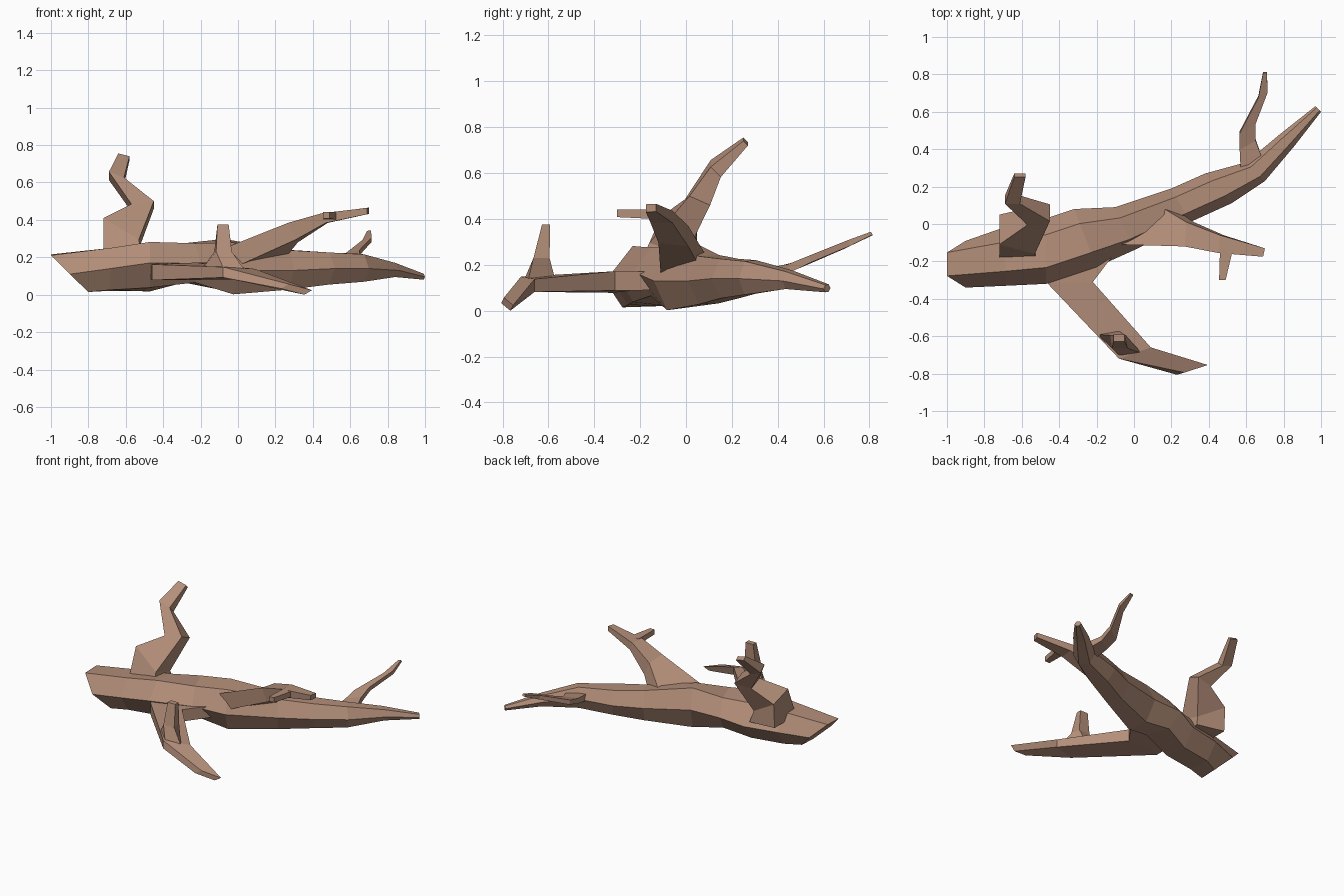
import bpy, bmesh, math
from mathutils import Vector

bark = bpy.data.materials.new("bark")
bark.diffuse_color = (0.45, 0.27, 0.19, 1)


def limb(name, rings, sides=4):
    """Loft rings given as (left point, right point, half-thickness vector)."""
    bm = bmesh.new()
    loops = []
    for a, b, v in rings:
        a, b, v = Vector(a), Vector(b), Vector(v)
        c, u = (a + b) / 2, (b - a) / 2
        if sides == 4:
            offs = [(1, 1), (-1, 1), (-1, -1), (1, -1)]
        else:
            offs = [(math.cos(k * math.tau / sides), math.sin(k * math.tau / sides) / 0.866)
                    for k in range(sides)]
        loops.append([bm.verts.new(c + u * p + v * q) for p, q in offs])
    for r, s in zip(loops, loops[1:]):
        for i in range(sides):
            j = (i + 1) % sides
            bm.faces.new((r[i], r[j], s[j], s[i]))
    bm.faces.new(loops[0])
    bm.faces.new(loops[-1])
    bmesh.ops.recalc_face_normals(bm, faces=bm.faces)
    me = bpy.data.meshes.new(name)
    bm.to_mesh(me)
    bm.free()
    me.materials.append(bark)
    ob = bpy.data.objects.new(name, me)
    bpy.context.collection.objects.link(ob)
    return ob


# Fallen trunk: six-sided, slanted cut at the left, tapering to the right
limb("trunk", [
    ((-.90, -.34, .11), (-.90, -.09, .12), (-.10, 0, .098)),
    ((-.68, -.33, .14), (-.70, -.02, .13), (0, 0, .112)),
    ((-.47, -.32, .17), (-.47, .03, .13), (0, 0, .122)),
    ((-.20, -.23, .17), (-.32, .08, .17), (0, 0, .105)),
    ((.00, -.14, .13), (-.10, .09, .17), (0, 0, .138)),
    ((.30, .01, .13), (.20, .19, .14), (0, 0, .105)),
    ((.52, .11, .14), (.38, .27, .14), (0, 0, .086)),
    ((.70, .23, .14), (.60, .33, .15), (0, 0, .073)),
    ((.86, .42, .13), (.78, .48, .14), (0, 0, .038)),
    ((1.0, .60, .095), (.97, .63, .10), (0, 0, .016)),
], 6)

# Zigzag branch standing up near the cut end
limb("upright_branch", [
    ((-.72, -.08, .19), (-.51, -.10, .17), (0, .12, 0)),
    ((-.72, -.03, .385), (-.53, -.08, .27), (0, .08, -.025)),
    ((-.57, .04, .465), (-.45, .06, .48), (0, .045, -.02)),
    ((-.69, .13, .635), (-.61, .13, .605), (0, .022, -.022)),
    ((-.64, .26, .745), (-.58, .26, .73), (0, .01, -.01)),
])

# Rising branch in the middle, with a short side twig
limb("rising_branch", [
    ((-.04, -.11, .20), (.16, .10, .17), (-.03, 0, .05)),
    ((.29, -.12, .34), (.30, .01, .325), (-.02, 0, .045)),
    ((.46, -.155, .41), (.47, -.06, .41), (-.01, 0, .026)),
    ((.69, -.175, .447), (.70, -.13, .449), (0, 0, .017)),
])
limb("rising_branch_twig", [
    ((.46, -.13, .42), (.53, -.13, .42), (0, 0, .02)),
    ((.455, -.30, .425), (.49, -.30, .425), (0, 0, .017)),
])

# Low branch reaching forward to the ground, with an upright stub
limb("front_branch", [
    ((-.47, -.21, .13), (-.06, -.10, .13), (0, 0, .04)),
    ((-.46, -.32, .12), (-.22, -.31, .13), (0, 0, .042)),
    ((-.08, -.72, .12), (.09, -.66, .11), (0, 0, .028)),
    ((.25, -.80, .045), (.375, -.76, .012), (.02, .006, .012)),
])
limb("front_branch_stub", [
    ((-.14, -.58, .135), (-.015, -.70, .125), (.055, .01, 0)),
    ((-.085, -.595, .23), (-.075, -.665, .23), (.042, 0, 0)),
    ((-.08, -.592, .375), (-.08, -.628, .375), (.03, 0, 0)),
])

# Thin twig near the tip, rooted in the trunk
limb("rear_twig", [
    ((.57, .29, .16), (.69, .34, .16), (0, 0, .025)),
    ((.565, .40, .175), (.65, .45, .185), (0, -.004, .018)),
    ((.565, .49, .20), (.65, .54, .225), (0, -.006, .014)),
    ((.665, .68, .28), (.715, .71, .295), (0, -.006, .012)),
    ((.69, .81, .335), (.71, .81, .338), (0, -.004, .006)),
])
